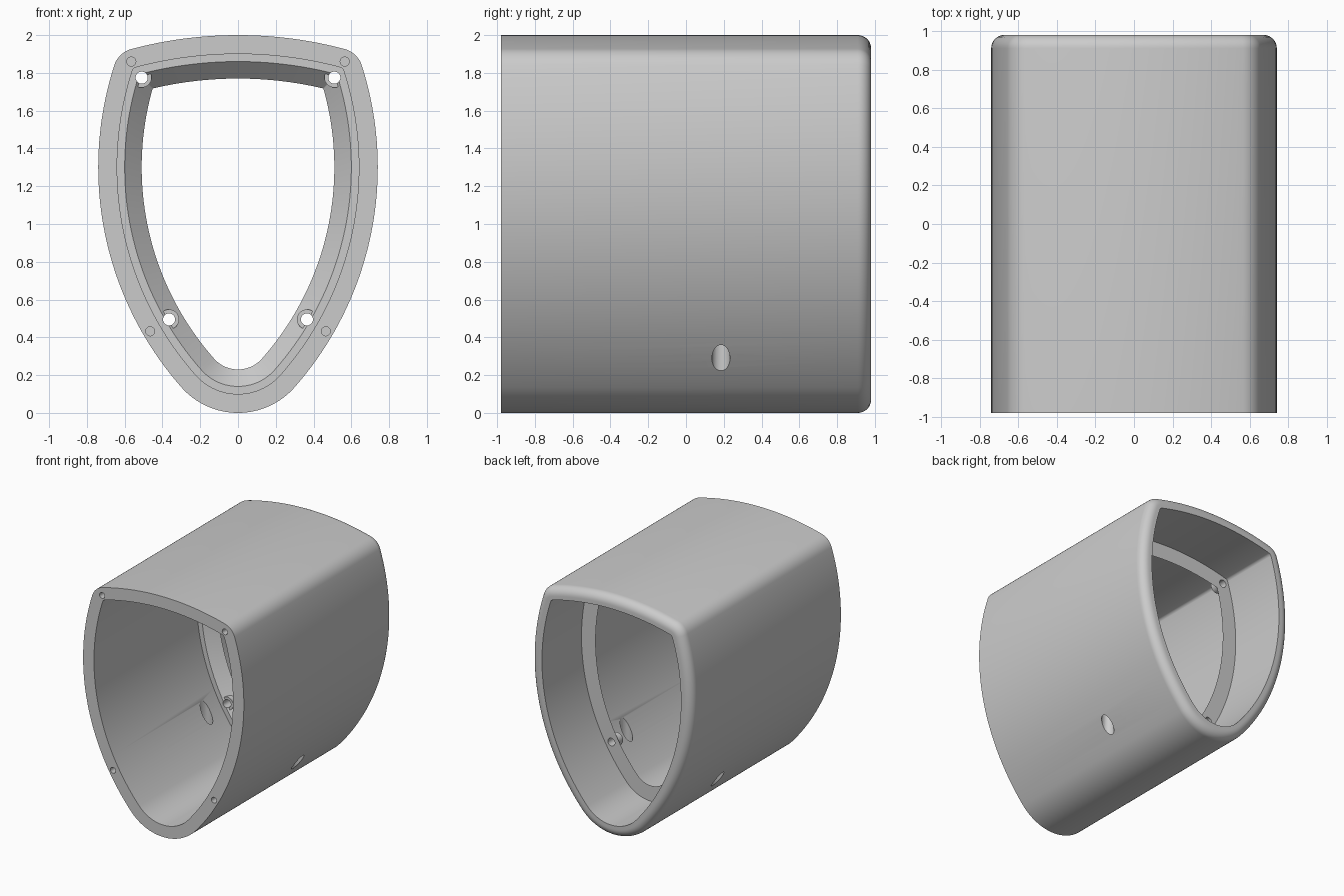
import bpy, bmesh, math
from mathutils import Vector, Matrix

if "Cube" in bpy.data.objects:
    bpy.data.objects.remove(bpy.data.objects["Cube"])

FRONT, BACK = -0.98, 0.98
FLANGE_FRONT, FLANGE_BACK = 0.37, 0.46

grey = bpy.data.materials.new("light_grey")
grey.use_nodes = True
grey.diffuse_color = (0.6, 0.6, 0.6, 1)
grey.node_tree.nodes["Principled BSDF"].inputs["Base Color"].default_value = (0.6, 0.6, 0.6, 1)

# Shield outline: four tangent arcs per half (bottom, side, corner, top)
BOTTOM_R, SIDE_R, CORNER_R, TOP_R = 0.399, 1.76, 0.13, 2.2
BOTTOM_C, SIDE_C, TOP_C = Vector((0, 0.399)), Vector((-1.02, 1.3)), Vector((0, -0.2))


def arc(centre, radius, a0, a1, n):
    """n points along an arc, leaving out its end."""
    angles = [a0 + (a1 - a0) * i / n for i in range(n)]
    return [centre + radius * Vector((math.cos(a), math.sin(a))) for a in angles]


def angle(v):
    return math.atan2(v.y, v.x)


def outline(d):
    """Shield outline moved inward by d."""
    r = max(CORNER_R - d, 0.004)
    ra, rb = SIDE_R - d - r, TOP_R - d - r
    gap = TOP_C - SIDE_C
    dist = gap.length
    along = (ra * ra - rb * rb + dist * dist) / (2 * dist)
    u = gap / dist
    corner = SIDE_C + u * along + Vector((-u.y, u.x)) * math.sqrt(ra * ra - along * along)
    low = angle(BOTTOM_C - SIDE_C)
    mid, high = angle(corner - SIDE_C), angle(corner - TOP_C)
    half = arc(BOTTOM_C, BOTTOM_R - d, -math.pi / 2, low, 16)
    half += arc(SIDE_C, SIDE_R - d, low, mid, 40)
    half += arc(corner, r, mid, high, 10)
    half += arc(TOP_C, TOP_R - d, high, math.pi / 2, 16)
    half.append(TOP_C + Vector((0, TOP_R - d)))
    return half + [Vector((-p.x, p.y)) for p in half[-2:0:-1]]


def make_object(name, bm):
    bmesh.ops.recalc_face_normals(bm, faces=bm.faces)
    mesh = bpy.data.meshes.new(name)
    bm.to_mesh(mesh)
    bm.free()
    mesh.materials.append(grey)
    obj = bpy.data.objects.new(name, mesh)
    bpy.context.collection.objects.link(obj)
    return obj


def rods(name, spots, radius, start, end, vertical=False):
    """Mirrored round rods along y, or along z when vertical."""
    bm = bmesh.new()
    for a, b in spots:
        for x in (a, -a):
            mid = (start + end) / 2
            if vertical:
                place = Matrix.Translation((x, b, mid))
            else:
                place = Matrix.Translation((x, mid, b)) @ Matrix.Rotation(math.pi / 2, 4, 'X')
            bmesh.ops.create_cone(bm, cap_ends=True, segments=32, radius1=radius,
                                  radius2=radius, depth=end - start, matrix=place)
    return make_object(name, bm)


def combine(obj, tool, operation):
    mod = obj.modifiers.new(tool.name, 'BOOLEAN')
    mod.operation, mod.object, mod.solver = operation, tool, 'EXACT'
    bpy.context.view_layer.objects.active = obj
    bpy.ops.object.modifier_apply(modifier=mod.name)
    bpy.data.objects.remove(tool)


# Housing: outer wall, rounded back rim, recess, sloped flange, front bore
FILLET = 0.07
profile = [(0, FRONT)]
for i in range(9):
    t = math.pi / 2 * i / 8
    profile.append((FILLET * (1 - math.cos(t)), BACK - FILLET * (1 - math.sin(t))))
profile += [(0.1, BACK), (0.1, FLANGE_BACK), (0.23, FLANGE_BACK),
            (0.14, FLANGE_FRONT), (0.1, FLANGE_FRONT), (0.1, FRONT)]

bm = bmesh.new()
rings = [[bm.verts.new((p.x, y, p.y)) for p in outline(d)] for d, y in profile]
for k, ring in enumerate(rings):
    following = rings[(k + 1) % len(rings)]
    for i in range(len(ring)):
        j = (i + 1) % len(ring)
        bm.faces.new((ring[i], ring[j], following[j], following[i]))
housing = make_object("housing", bm)

# Screw bosses on the flange, drilled through
screws = [(0.51, 1.775), (0.365, 0.495)]
combine(housing, rods("screw_bosses", screws, 0.053, FLANGE_FRONT + 0.012, FLANGE_BACK - 0.01), 'UNION')
combine(housing, rods("screw_holes", screws, 0.032, 0.3, 0.6), 'DIFFERENCE')

# Blind fixing holes in the front rim
combine(housing, rods("rim_holes", [(0.565, 1.86), (0.465, 0.432)], 0.024, -1.1, -0.86), 'DIFFERENCE')

# Drain holes drilled upward through the lower walls
combine(housing, rods("drain_holes", [(0.42, 0.185)], 0.048, -0.1, 0.8, True), 'DIFFERENCE')

bpy.ops.object.select_all(action='DESELECT')
housing.select_set(True)
bpy.context.view_layer.objects.active = housing
bpy.ops.object.shade_smooth_by_angle(angle=math.radians(30))
